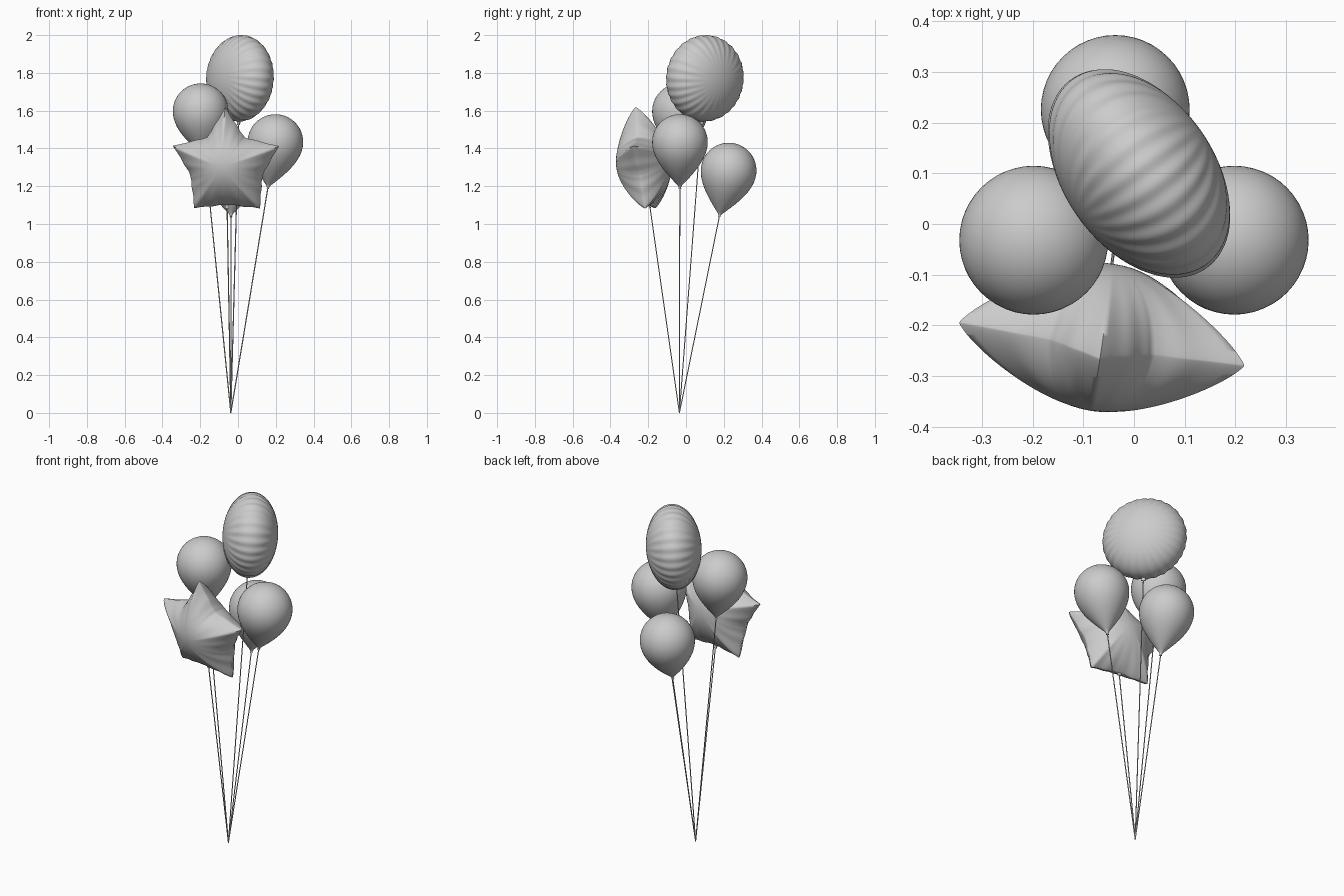
import bpy, bmesh, math
from mathutils import Vector, Matrix

cube = bpy.data.objects.get("Cube")
if cube:
    bpy.data.objects.remove(cube, do_unlink=True)

grey = bpy.data.materials.new("light_grey")
grey.use_nodes = True
grey.diffuse_color = (0.6, 0.6, 0.6, 1)
grey.node_tree.nodes["Principled BSDF"].inputs["Base Color"].default_value = (0.6, 0.6, 0.6, 1)

UP = Vector((0, 0, 1))
HAND = Vector((-0.038, -0.035, 0))      # where all the strings meet


def add_object(name, bm, matrix=Matrix(), angle=60):
    bmesh.ops.remove_doubles(bm, verts=bm.verts, dist=1e-5)
    bmesh.ops.recalc_face_normals(bm, faces=bm.faces)
    bm.transform(matrix)
    mesh = bpy.data.meshes.new(name)
    bm.to_mesh(mesh)
    bm.free()
    mesh.materials.append(grey)
    obj = bpy.data.objects.new(name, mesh)
    bpy.context.collection.objects.link(obj)
    bpy.ops.object.select_all(action='DESELECT')
    obj.select_set(True)
    bpy.context.view_layer.objects.active = obj
    bpy.ops.object.shade_smooth_by_angle(angle=math.radians(angle))
    return obj


def lean(center, yaw=0):
    """Placement that leans a balloon along its string."""
    direction = (center - HAND).normalized()
    tilt = UP.rotation_difference(direction).to_matrix().to_4x4()
    return Matrix.Translation(center) @ tilt @ Matrix.Rotation(math.radians(yaw), 4, 'Z')


def skin(bm, rings, closed=True):
    """Join rings of equal vertex count with quads."""
    n = len(rings[0])
    for a, b in zip(rings, rings[1:]):
        for i in range(n):
            j = (i + 1) % n
            bm.faces.new((a[i], a[j], b[j], b[i]))


def lathe(bm, profile, sides):
    rings = []
    for r, z in profile:
        rings.append([bm.verts.new((r * math.cos(i * math.tau / sides),
                                    r * math.sin(i * math.tau / sides), z))
                      for i in range(sides)])
    skin(bm, rings)


def add_string(name, end):
    bm = bmesh.new()
    length = (end - HAND).length
    lathe(bm, [(1e-6, 0), (0.003, 0), (0.003, length), (1e-6, length)], 6)
    add_object(name, bm, lean(end) @ Matrix.Translation((0, 0, -length)), 70)


def latex_balloon(name, center):
    radius, drop = 0.147, 0.245
    profile = []
    for i in range(17):                 # round crown
        a = math.pi / 2 * (1 - i / 16)
        profile.append((max(radius * math.cos(a), 1e-6), radius * math.sin(a)))
    for i in range(1, 20):              # taper to the neck
        s = i / 20
        profile.append((radius * math.cos(math.pi / 2 * s), -drop * s))
    # tied neck
    profile += [(0.005, -drop), (0.008, -drop - 0.006), (1e-6, -drop - 0.006)]
    bm = bmesh.new()
    lathe(bm, profile, 48)
    place = lean(center)
    add_object(name, bm, place)
    add_string(name + "_string", place @ Vector((0, 0, -drop)))


def foil_balloon(name, center, yaw, outline, mean, depth, power, folds, crease, steps=160):
    """Two inflated sheets sealed along an outline given as radius by angle from the top."""
    bm = bmesh.new()
    layers = 28
    for side in (-1, 1):
        rings = []
        for k in range(layers + 1):
            t = max(math.sin(math.pi / 2 * k / layers), 1e-6)
            blend = t ** 1.5
            ring = []
            for i in range(steps):
                a = i * math.tau / steps
                pucker = math.cos(folds * a + 0.8 * math.sin(3 * a))
                r = t * ((1 - blend) * mean + blend * outline(a))
                r *= 1 + 0.008 * pucker * t ** 12
                h = depth * max(1 - t * t, 0) ** power
                h *= 1 + crease * pucker * t ** 5
                ring.append(bm.verts.new((r * math.sin(a), side * h, r * math.cos(a))))
            rings.append(ring)
        skin(bm, rings)
    place = lean(center, yaw)
    add_object(name, bm, place, 80)
    # flat filling tab under the seam
    bottom = outline(math.pi)
    tab = bmesh.new()
    bmesh.ops.create_cube(tab, size=1)
    bmesh.ops.scale(tab, verts=tab.verts, vec=(0.022, 0.005, 0.03))
    bmesh.ops.translate(tab, verts=tab.verts, vec=(0, 0, -bottom - 0.004))
    add_object(name + "_tab", tab, place, 30)
    add_string(name + "_string", place @ Vector((0, 0, -bottom)))


def disc_outline(a):
    return 0.228


def star_outline(a):
    """Five tips, with notches that get shallower toward the bottom."""
    tip, step = 0.297, math.tau / 10
    a = a % math.tau
    if a > math.pi:
        a = math.tau - a
    radii = [tip, 0.17, tip, 0.203, tip, 0.222]
    k = min(int(a / step), 4)
    f = a - k * step
    p, q = radii[k], radii[k + 1]
    # straight edge between a tip and a notch
    return p * q * math.sin(step) / (p * math.sin(f) + q * math.sin(step - f))


# Latex balloons
latex_balloon("right_balloon", Vector((-0.198, -0.032, 1.597)))
latex_balloon("left_balloon", Vector((0.198, -0.032, 1.434)))
latex_balloon("back_balloon", Vector((-0.037, 0.226, 1.283)))

# Foil balloons
foil_balloon("round_foil_balloon", Vector((0.01, 0.10, 1.771)), -54.5,
             disc_outline, 0.228, 0.148, 0.5, 28, 0.06, 224)
foil_balloon("star_foil_balloon", Vector((-0.062, -0.224, 1.322)), -8.6,
             star_outline, 0.225, 0.146, 0.8, 20, 0.06)
